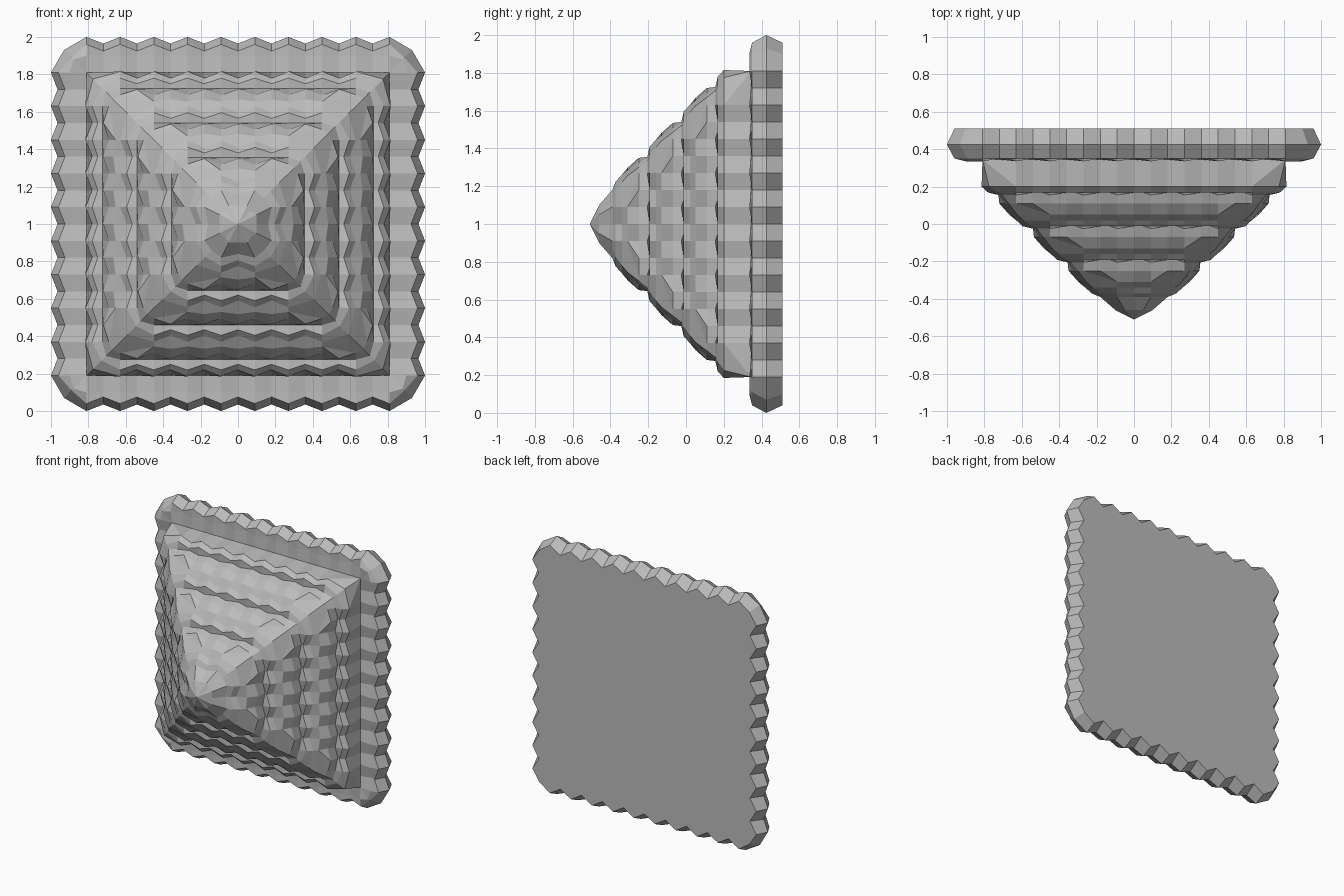
import bpy
import bmesh

cube = bpy.data.objects.get("Cube")
if cube:
    bpy.data.objects.remove(cube, do_unlink=True)

PITCH = 0.09      # half the spacing of the studs
LAST = 9          # outermost stud position on the widest tier


def material(name, rgb):
    mat = bpy.data.materials.new(name)
    mat.use_nodes = True
    colour = (*rgb, 1.0)
    mat.diffuse_color = colour
    mat.node_tree.nodes["Principled BSDF"].inputs["Base Color"].default_value = colour
    return mat


def ring(bm, r, y, limit, dr=0.0, dy=0.0, cut=0.0):
    """Square loop facing -y; dr and dy displace the points between the studs.
    Stud positions beyond the tier's limit collapse together and are welded later."""
    side = []
    for i in range(-LAST, LAST + 1):
        s = max(-limit, min(limit, i * PITCH))
        between = i % 2 == 0 and abs(s) < limit - 0.01
        side.append((s, r + dr * between, y + dy * between))
    side.append((r - cut, r - cut, y))
    loop = []
    for c, sn in ((1, 0), (0, 1), (-1, 0), (0, -1)):
        for along, out, depth in side:
            # outward direction turns a quarter for each side
            loop.append(bm.verts.new((out * c - along * sn, depth,
                                      1 + out * sn + along * c)))
    return loop


def bridge(bm, a, b):
    count = len(a)
    for i in range(count):
        j = (i + 1) % count
        bm.faces.new((a[i], a[j], b[j], b[i]))


bm = bmesh.new()
rim = LAST * PITCH

# Studded rim, from the flat back to the inner crease
rings = [
    ring(bm, 0.96, 0.51, rim, dr=-0.055, cut=0.06),
    ring(bm, 1.0, 0.425, rim, dr=-0.035, cut=0.07),
    ring(bm, 0.96, 0.35, rim, dr=-0.035, cut=0.07),
    ring(bm, 0.90, 0.335, rim, dr=0.0, dy=0.03, cut=0.02),
    ring(bm, 0.81, 0.345, rim),
]

# Stepped studded tiers
for tier in range(1, 5):
    r = 0.815 - 0.185 * (tier - 1)
    y = 0.34 - 0.18 * tier
    limit = (LAST - 2 * tier) * PITCH
    if tier > 1:
        rings.append(ring(bm, r + 0.025, y + 0.07, limit, dr=0.012, cut=0.03))
    rings.append(ring(bm, r, y + 0.04, limit, dr=-0.035, cut=0.04))
    rings.append(ring(bm, r - 0.035, y + 0.008, limit, dr=-0.03, cut=0.05))
    if tier < 4:
        rings.append(ring(bm, r - 0.09, y - 0.005, limit, dy=0.03, cut=0.02))
        rings.append(ring(bm, r - 0.125, y - 0.05, limit, dr=0.03, cut=0.02))

# Rounded tip
rings.append(ring(bm, 0.18, -0.39, PITCH, dr=-0.02, cut=0.04))
rings.append(ring(bm, 0.10, -0.46, 0.05, cut=0.03))

for a, b in zip(rings, rings[1:]):
    bridge(bm, a, b)
bm.faces.new(rings[0])
apex = bm.verts.new((0, -0.51, 1))
top = rings[-1]
for i in range(len(top)):
    bm.faces.new((top[i], top[(i + 1) % len(top)], apex))

bmesh.ops.remove_doubles(bm, verts=bm.verts, dist=0.002)
bmesh.ops.dissolve_degenerate(bm, edges=bm.edges, dist=0.001)
bmesh.ops.recalc_face_normals(bm, faces=bm.faces)

mesh = bpy.data.meshes.new("studded_pyramid")
bm.to_mesh(mesh)
bm.free()
mesh.materials.append(material("stone_grey", (0.5, 0.5, 0.5)))
obj = bpy.data.objects.new("studded_pyramid", mesh)
bpy.context.collection.objects.link(obj)
